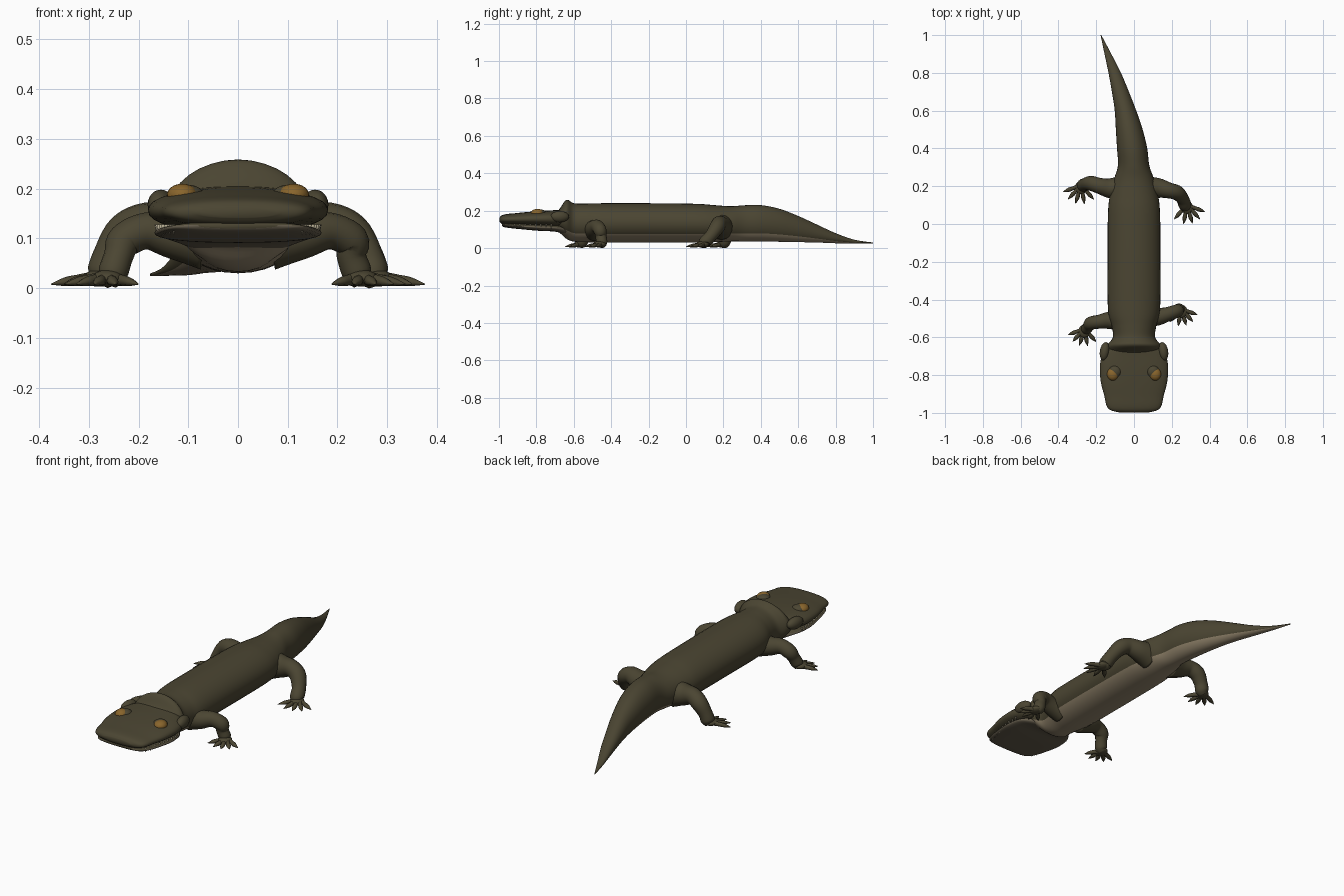
import bpy, bmesh, math
from mathutils import Vector

cube = bpy.data.objects.get("Cube")
if cube:
    bpy.data.objects.remove(cube, do_unlink=True)


def material(name, r, g, b):
    m = bpy.data.materials.new(name)
    m.use_nodes = True
    m.diffuse_color = (r, g, b, 1)
    bsdf = m.node_tree.nodes["Principled BSDF"]
    bsdf.inputs["Base Color"].default_value = (r, g, b, 1)
    bsdf.inputs["Roughness"].default_value = 0.8
    return m


OLIVE = material("olive skin", 0.07, 0.06, 0.032)
BELLY = material("pale belly", 0.28, 0.225, 0.145)
JAW = material("brown jaw", 0.13, 0.108, 0.072)
AMBER = material("amber eye", 0.25, 0.13, 0.025)
IVORY = material("ivory teeth", 0.45, 0.4, 0.28)


def finish(name, bm, mats):
    bmesh.ops.recalc_face_normals(bm, faces=bm.faces)
    mesh = bpy.data.meshes.new(name)
    for f in bm.faces:
        f.smooth = True
    bm.to_mesh(mesh)
    bm.free()
    for m in mats:
        mesh.materials.append(m)
    obj = bpy.data.objects.new(name, mesh)
    bpy.context.collection.objects.link(obj)
    return obj


def smooth_path(pts, steps):
    """Catmull-Rom interpolation of tuples of any length."""
    out = []
    for i in range(len(pts) - 1):
        p0, p1 = pts[max(i - 1, 0)], pts[i]
        p2, p3 = pts[i + 1], pts[min(i + 2, len(pts) - 1)]
        for k in range(steps):
            t = k / steps
            out.append([b + t * (c - a) / 2 + t * t * (a - 2.5 * b + 2 * c - d / 2)
                        + t ** 3 * (1.5 * (b - c) + (d - a) / 2)
                        for a, b, c, d in zip(p0, p1, p2, p3)])
    out.append(list(pts[-1]))
    return out


def add_loft(bm, pts, sides=24, steps=5, ref=None, power=2.0, under=None):
    """Rings of (x, y, z, radius_a, radius_b); upright unless ref gives a frame axis."""
    path = smooth_path(pts, steps)
    rings = []
    for i, (x, y, z, a, b) in enumerate(path):
        u, v = Vector((1, 0, 0)), Vector((0, 0, 1))
        if ref:
            lo, hi = path[max(i - 1, 0)], path[min(i + 1, len(path) - 1)]
            d = (Vector(hi[:3]) - Vector(lo[:3])).normalized()
            u = d.cross(Vector(ref)).normalized()
            v = u.cross(d)
        ring = []
        for k in range(sides):
            t = math.tau * k / sides
            c, s = math.cos(t), math.sin(t)
            c = math.copysign(abs(c) ** (2 / power), c)
            s = math.copysign(abs(s) ** (2 / power), s)
            ring.append(bm.verts.new(Vector((x, y, z)) + u * (a * c) + v * (b * s)))
        rings.append(ring)
    for r0, r1 in zip(rings, rings[1:]):
        for k in range(sides):
            j = (k + 1) % sides
            f = bm.faces.new((r0[k], r0[j], r1[j], r1[k]))
            if under is not None and math.sin(math.tau * (k + 0.5) / sides) < under:
                f.material_index = 1
    bm.faces.new(rings[0])
    bm.faces.new(rings[-1])


def spine(rows):
    """Turn (y, x, bottom, top, half_width) rows into loft rings."""
    return [(x, y, (lo + hi) / 2, w, (hi - lo) / 2) for y, x, lo, hi, w in rows]


def ball(name, loc, radii, mat, tilt=0.0):
    bm = bmesh.new()
    bmesh.ops.create_uvsphere(bm, u_segments=20, v_segments=12, radius=1)
    obj = finish(name, bm, [mat])
    obj.location, obj.scale, obj.rotation_euler = loc, radii, (0, 0, tilt)
    return obj


# Torso, collar and tail in one skin, with a pale underside
bm = bmesh.new()
add_loft(bm, spine([
    (-0.72, 0, 0.10, 0.18, 0.10), (-0.68, 0, 0.085, 0.205, 0.135),
    (-0.64, 0, 0.05, 0.258, 0.14), (-0.60, 0, 0.035, 0.24, 0.112),
    (-0.54, 0, 0.032, 0.238, 0.118), (-0.45, 0, 0.03, 0.24, 0.138),
    (-0.2, 0, 0.03, 0.24, 0.14), (0.05, 0, 0.03, 0.237, 0.138),
    (0.15, 0, 0.032, 0.23, 0.128), (0.24, 0, 0.036, 0.224, 0.105),
    (0.31, -0.002, 0.036, 0.229, 0.083), (0.4, -0.01, 0.036, 0.23, 0.08),
    (0.5, -0.025, 0.034, 0.21, 0.071), (0.6, -0.045, 0.032, 0.172, 0.057),
    (0.7, -0.072, 0.03, 0.126, 0.045), (0.8, -0.102, 0.026, 0.08, 0.033),
    (0.9, -0.138, 0.025, 0.045, 0.018), (1.0, -0.175, 0.024, 0.03, 0.002),
]), sides=32, under=-0.5)
finish("body_and_tail", bm, [OLIVE, BELLY])

# Broad flat skull
bm = bmesh.new()
add_loft(bm, spine([
    (-0.63, 0, 0.12, 0.20, 0.10), (-0.66, 0, 0.11, 0.205, 0.145),
    (-0.70, 0, 0.11, 0.203, 0.17), (-0.76, 0, 0.113, 0.2, 0.181),
    (-0.84, 0, 0.118, 0.194, 0.175), (-0.91, 0, 0.122, 0.187, 0.157),
    (-0.96, 0, 0.125, 0.182, 0.146), (-0.985, 0, 0.13, 0.175, 0.125),
    (-0.997, 0, 0.142, 0.163, 0.08),
]), sides=32, power=2.3)
finish("skull", bm, [OLIVE])

# Thin lower jaw
bm = bmesh.new()
add_loft(bm, spine([
    (-0.64, 0, 0.07, 0.125, 0.11), (-0.70, 0, 0.088, 0.128, 0.155),
    (-0.78, 0, 0.092, 0.13, 0.168), (-0.86, 0, 0.099, 0.132, 0.16),
    (-0.94, 0, 0.107, 0.134, 0.143), (-0.975, 0, 0.113, 0.134, 0.12),
    (-0.985, 0, 0.12, 0.132, 0.08),
]), sides=32, power=2.3, under=0.1)
finish("lower_jaw", bm, [OLIVE, JAW])

# Tiny teeth along the lip, mirrored
bm = bmesh.new()
for side in (-1, 1):
    for i in range(9):
        y = -0.72 - 0.028 * i
        x = side * (0.163 - 0.034 * (i / 8) ** 2)
        add_loft(bm, [(x, y, 0.128, 0.005, 0.005), (x, y, 0.106, 0.0005, 0.0005)],
                 sides=6, steps=1, ref=(0, 1, 0))
finish("teeth", bm, [IVORY])

# Eyes with lids, and lobes behind the cheeks
for side, word in ((-1, "right"), (1, "left")):
    ball(word + "_eye", (side * 0.112, -0.795, 0.187), (0.031, 0.034, 0.023), AMBER)
    ball(word + "_eyelid", (side * 0.101, -0.782, 0.185), (0.034, 0.034, 0.023), OLIVE)
    ball(word + "_cheek_lobe", (side * 0.155, -0.675, 0.168), (0.026, 0.05, 0.03),
         OLIVE, side * 0.15)


def leg(name, side, hip_y, knee_y, foot_x, foot_y, top, r, toe):
    """Sprawled limb, flat foot and five fanned toes."""
    bm = bmesh.new()
    bend_y = (knee_y + foot_y) / 2
    add_loft(bm, [
        (side * 0.07, hip_y, top - 0.055, r * 1.7, r * 1.5),
        (side * 0.13, hip_y, top - 0.05, r * 1.25, r * 1.25),
        (side * 0.185, (hip_y + knee_y) / 2, top - 0.04, r, r),
        (side * 0.228, knee_y, top - 0.06, r * 0.95, r * 0.95),
        (side * (foot_x - 0.022), bend_y, 0.065, r * 0.8, r * 0.8),
        (side * (foot_x - 0.01), foot_y, 0.03, r * 0.8, r * 0.8),
        (side * foot_x, foot_y, 0.01, r * 0.5, r * 0.5),
    ], sides=16, ref=(0, 1, 0))
    for deg in (70, 43, 17, -10, -42):
        a = math.radians(deg)
        dx, dy = side * math.sin(a), -math.cos(a)
        add_loft(bm, [(side * foot_x + dx * toe * t, foot_y + dy * toe * t, z, w, h)
                      for t, z, w, h in ((0.1, 0.02, 0.012, 0.014), (0.45, 0.016, 0.01, 0.011),
                                         (0.7, 0.013, 0.011, 0.009), (1, 0.008, 0.001, 0.001))],
                 sides=8, steps=3, ref=(0, 0, 1))
    finish(name, bm, [OLIVE])
    ball(name + "_foot", (side * foot_x, foot_y - 0.012, 0.02), (0.032, 0.035, 0.017), OLIVE)


leg("front_right_leg", -1, -0.51, -0.525, 0.262, -0.555, 0.155, 0.037, 0.092)
leg("front_left_leg", 1, -0.49, -0.46, 0.25, -0.45, 0.155, 0.037, 0.092)
leg("hind_right_leg", -1, 0.19, 0.215, 0.28, 0.205, 0.17, 0.042, 0.102)
leg("hind_left_leg", 1, 0.19, 0.165, 0.28, 0.1, 0.17, 0.042, 0.102)
